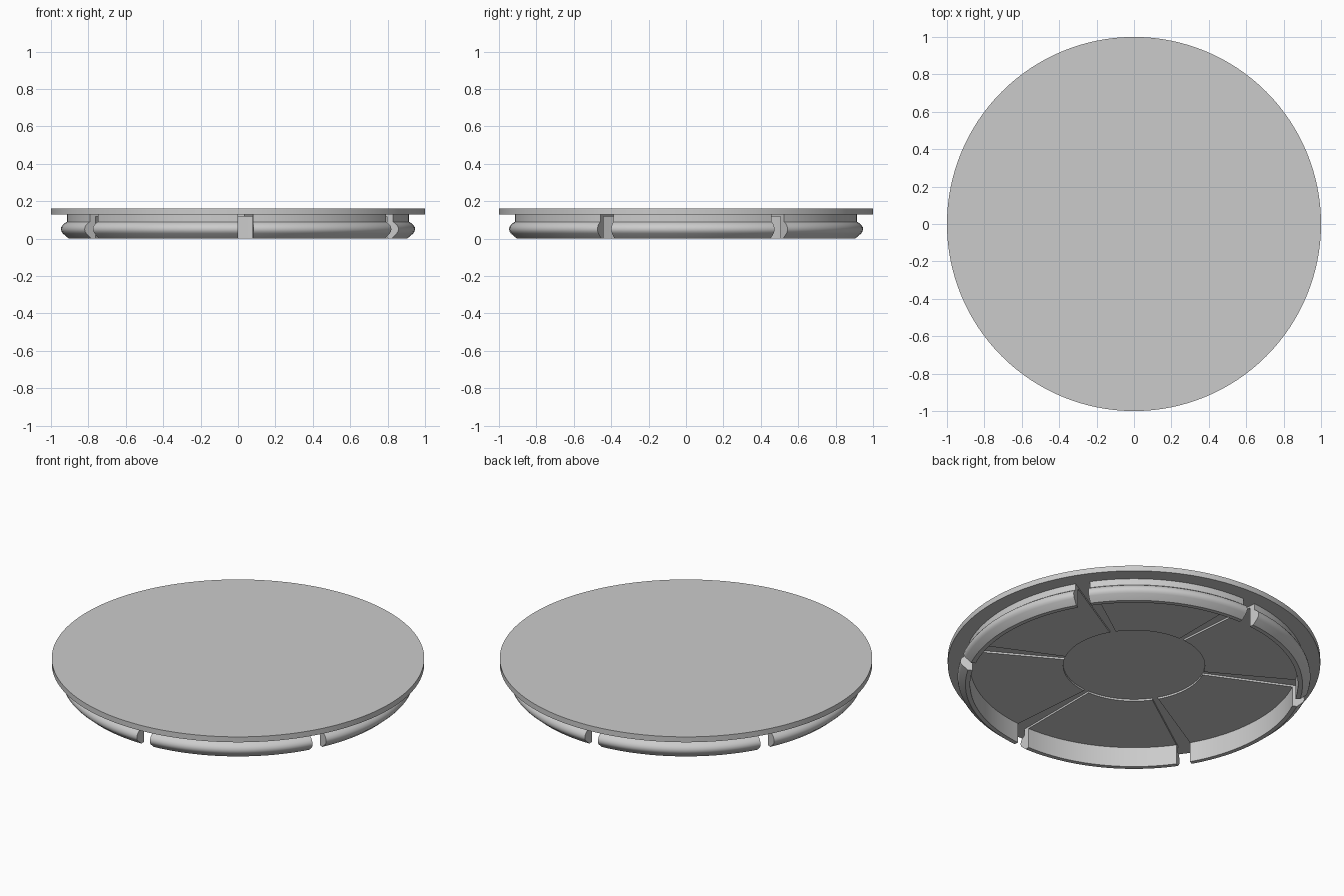
import bpy, bmesh
from math import radians, cos, sin

cube = bpy.data.objects.get("Cube")
if cube:
    bpy.data.objects.remove(cube, do_unlink=True)

grey = bpy.data.materials.new("light_grey")
grey.use_nodes = True
grey.diffuse_color = (0.6, 0.6, 0.6, 1)
grey.node_tree.nodes["Principled BSDF"].inputs["Base Color"].default_value = (0.6, 0.6, 0.6, 1)

SEGMENTS = 6
GAP = 5            # degrees of open slot between rim segments
STEPS = 22
PLATE_Z = 0.128


def finish(name, bm):
    bmesh.ops.recalc_face_normals(bm, faces=bm.faces)
    mesh = bpy.data.meshes.new(name)
    bm.to_mesh(mesh)
    bm.free()
    mesh.materials.append(grey)
    obj = bpy.data.objects.new(name, mesh)
    bpy.context.collection.objects.link(obj)
    bpy.ops.object.select_all(action='DESELECT')
    obj.select_set(True)
    bpy.context.view_layer.objects.active = obj
    bpy.ops.object.shade_smooth_by_angle(angle=radians(30))
    return obj


def swept_segment(name, profile, start, end):
    """Sweep a closed (radius, z) profile between two angles and cap both ends."""
    bm = bmesh.new()
    rings = []
    for i in range(STEPS + 1):
        a = radians(start + (end - start) * i / STEPS)
        rings.append([bm.verts.new((r * cos(a), r * sin(a), z)) for r, z in profile])
    n = len(profile)
    for a, b in zip(rings, rings[1:]):
        for j in range(n):
            k = (j + 1) % n
            bm.faces.new((a[j], a[k], b[k], b[j]))
    bm.faces.new(rings[0])
    bm.faces.new(rings[-1])
    return finish(name, bm)


# Flat round top plate
bm = bmesh.new()
bmesh.ops.create_cone(bm, cap_ends=True, segments=128, radius1=1, radius2=1, depth=0.032)
bmesh.ops.translate(bm, verts=bm.verts, vec=(0, 0, PLATE_Z + 0.016))
finish("top_plate", bm)

# Snap-in rim segments: thin inner floor, straight inner wall, rounded outer bead
rim_profile = [
    (0.38, PLATE_Z), (0.38, 0.117), (0.88, 0.117), (0.88, 0), (0.905, 0),
    (0.936, 0.027), (0.943, 0.036), (0.947, 0.048), (0.945, 0.061),
    (0.938, 0.073), (0.927, 0.082), (0.915, 0.09), (0.915, PLATE_Z),
]
for i in range(SEGMENTS):
    first = i * 360 / SEGMENTS + 30 + GAP
    swept_segment(f"rim_segment_{i + 1}", rim_profile, first, first + 360 / SEGMENTS - GAP)
